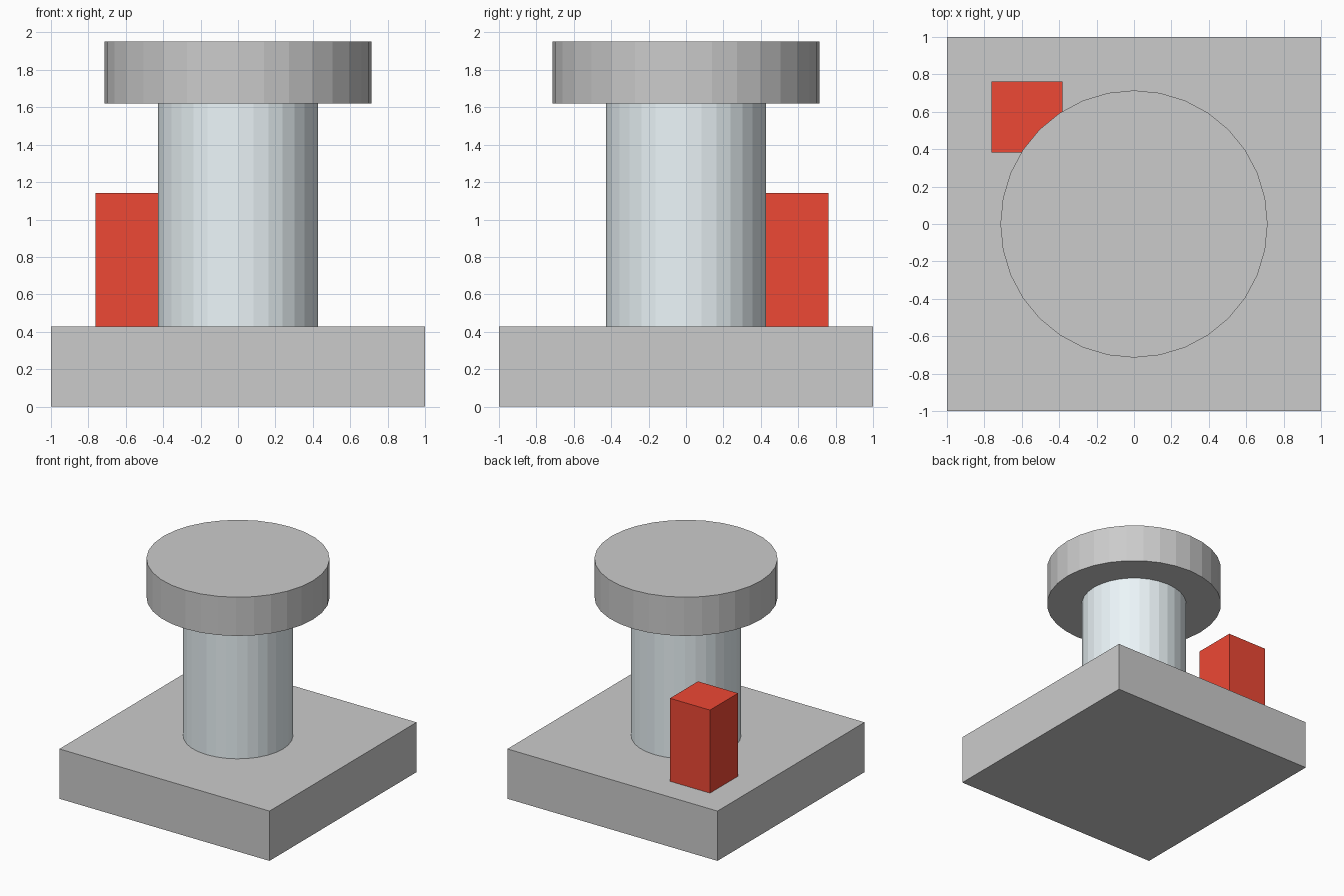
import bpy

if "Cube" in bpy.data.objects:
    bpy.data.objects.remove(bpy.data.objects["Cube"])

U = 2 / 42  # model grid unit


def paint(obj, name, color):
    mat = bpy.data.materials.new(name)
    mat.diffuse_color = color
    mat.use_nodes = True
    mat.node_tree.nodes["Principled BSDF"].inputs["Base Color"].default_value = mat.diffuse_color
    obj.data.materials.append(mat)


def box(name, x0, x1, y0, y1, z0, z1):
    bpy.ops.mesh.primitive_cube_add(
        size=1, location=((x0 + x1) / 2 * U, (y0 + y1) / 2 * U, (z0 + z1) / 2 * U))
    obj = bpy.context.object
    obj.name = name
    obj.scale = ((x1 - x0) * U, (y1 - y0) * U, (z1 - z0) * U)
    bpy.ops.object.transform_apply(location=False, rotation=False, scale=True)
    return obj


def cylinder(name, radius, z0, z1):
    bpy.ops.mesh.primitive_cylinder_add(
        vertices=32, radius=radius * U, depth=(z1 - z0) * U,
        location=(0, 0, (z0 + z1) / 2 * U))
    obj = bpy.context.object
    obj.name = name
    return obj


# Square base slab
box("base", -21, 21, -21, 21, 0, 9)

# Central pillar with a wider disc on top
pillar = cylinder("pillar", 9, 9, 34)
paint(pillar, "pale_blue_grey", (0.84, 0.92, 0.95, 1))
cylinder("top_disc", 15, 34, 41)

# Red block on the back left corner of the base
block = box("red_block", -16, -8, 8, 16, 9, 24)
paint(block, "red", (0.85, 0.065, 0.035, 1))
